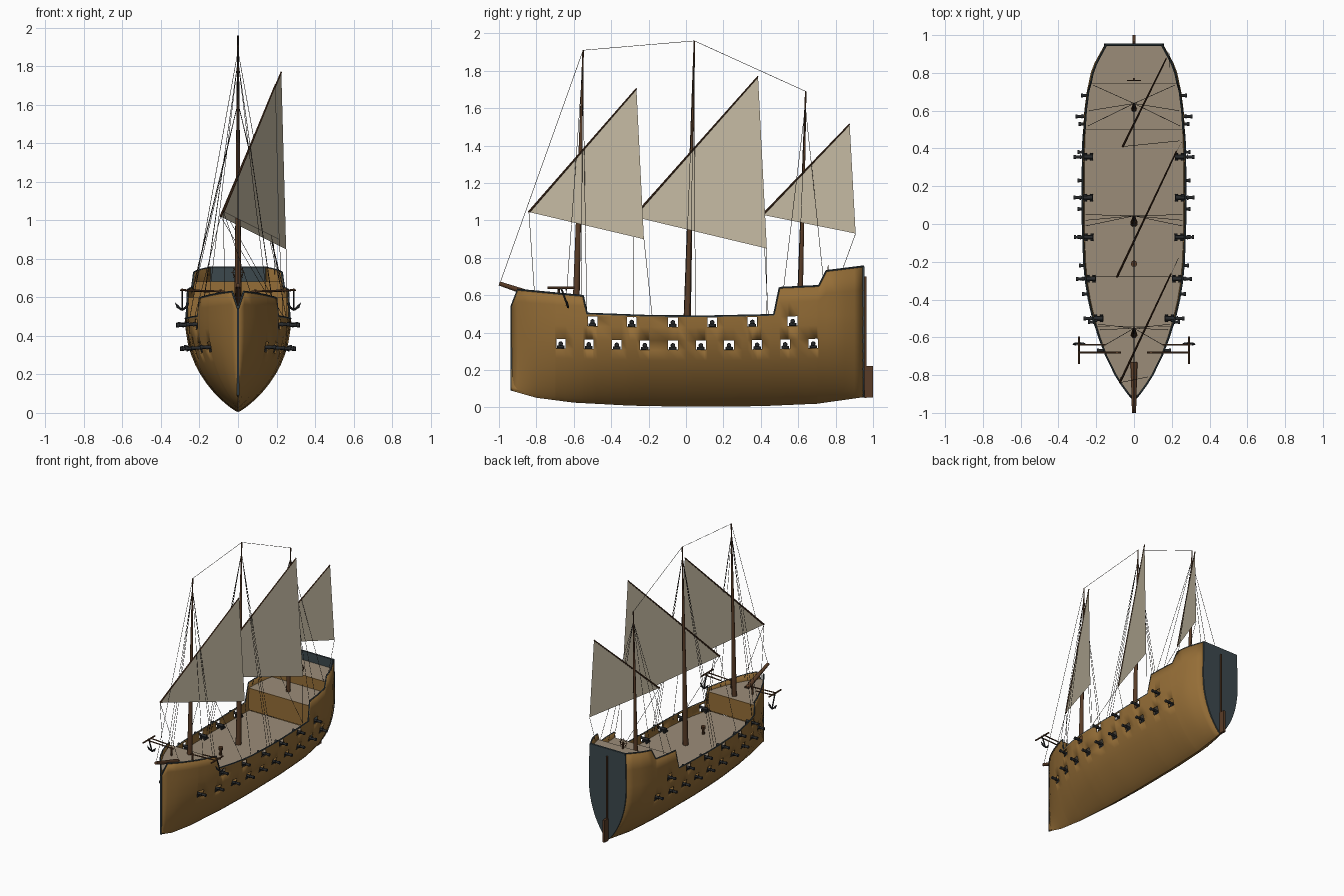
import bpy, bmesh, math
from mathutils import Vector, Matrix

if "Cube" in bpy.data.objects:
    bpy.data.objects.remove(bpy.data.objects["Cube"])


def mat(name, col):
    m = bpy.data.materials.new(name)
    m.diffuse_color = (*col, 1)
    m.use_nodes = True
    m.node_tree.nodes["Principled BSDF"].inputs["Base Color"].default_value = m.diffuse_color
    return m


WOOD = mat("hull_wood", (0.30, 0.155, 0.038))
DECK = mat("deck_planks", (0.33, 0.265, 0.19))
SAIL = mat("sailcloth", (0.58, 0.51, 0.38))
SPAR = mat("dark_wood", (0.10, 0.045, 0.02))
SLATE = mat("slate_paint", (0.045, 0.065, 0.075))
IRON = mat("iron", (0.02, 0.022, 0.024))
ROPE = mat("rope", (0.035, 0.03, 0.025))

# Hull lines: (y, value) tables
BEAM = [(-.935, .003), (-.9, .033), (-.85, .07), (-.8, .102), (-.7, .152), (-.6, .19), (-.5, .22),
        (-.4, .243), (-.3, .259), (-.2, .268), (0, .275), (.3, .275), (.45, .272), (.6, .263),
        (.7, .25), (.8, .229), (.85, .21), (.9, .183), (.95, .155)]
KEEL = [(-.935, .09), (-.8, .052), (-.6, .026), (-.3, .01), (0, .004), (.4, .007), (.7, .02), (.95, .055)]
RAIL = [(-.935, .54), (-.9, .63), (-.55, .597), (-.53, .502), (-.2, .49), (.1, .487), (.47, .495),
        (.5, .64), (.71, .65), (.75, .73), (.95, .755)]
UPPER = [-.5, -.29, -.07, .14, .355, .57]
LOWER = [-.67 + .15 * i for i in range(10)]
PORT = .026


def look(table, y):
    for (a, va), (b, vb) in zip(table, table[1:]):
        if y <= b:
            return va + (vb - va) * max(0, (y - a) / (b - a))
    return table[-1][1]


def half_width(y, z):
    k = look(KEEL, y)
    t = min(1, max(0, (z - k) / (.5 - k)))
    return look(BEAM, y) * (1 - (1 - t) ** 2.2) ** .85 * (1 - .15 * max(0, z - .5))


def port_z(y, row):
    return (.332 if row == 0 else .455) + .02 * y * y


def finish(name, bm, material, smooth=None):
    me = bpy.data.meshes.new(name)
    bm.to_mesh(me)
    bm.free()
    me.materials.append(material)
    ob = bpy.data.objects.new(name, me)
    bpy.context.collection.objects.link(ob)
    if smooth:
        bpy.ops.object.select_all(action='DESELECT')
        bpy.context.view_layer.objects.active = ob
        ob.select_set(True)
        bpy.ops.object.shade_smooth_by_angle(angle=math.radians(smooth))
    return ob


def rod(bm, a, b, r1, r2=None, n=10):
    a, b = Vector(a), Vector(b)
    d = b - a
    m = Matrix.Translation((a + b) / 2) @ d.to_track_quat('Z', 'Y').to_matrix().to_4x4()
    bmesh.ops.create_cone(bm, cap_ends=True, segments=n, radius1=r1,
                          radius2=r1 if r2 is None else r2, depth=d.length, matrix=m)


def box(bm, c, s):
    bmesh.ops.create_cube(bm, size=1, matrix=Matrix.Translation(c) @ Matrix.Diagonal((*s, 1)))


def lines(name, paths, r, material):
    bm = bmesh.new()
    for p in paths:
        for a, b in zip(p, p[1:]):
            rod(bm, a, b, r, n=5)
    return finish(name, bm, material)


# Hull shell, with a grid that has lines on every port edge
ys = {round(y, 3) for t in (BEAM, KEEL, RAIL) for y, _ in t}
ys |= {round(y + s * PORT, 3) for y in UPPER + LOWER for s in (-1, 1)}
ys = sorted(ys)


def levels(y):
    k, lo, up = look(KEEL, y), port_z(y, 0), port_z(y, 1)
    first = lo - PORT
    top = look(RAIL, y)
    zs = [k + (first - k) * (i / 9) ** 1.7 for i in range(10)]
    zs += [lo + PORT, up - PORT, up + PORT]
    return zs + [zs[-1] + (top - zs[-1]) * i / 2 for i in (1, 2)]


bm = bmesh.new()
rings = []
for y in ys:
    zs = levels(y)
    right = [bm.verts.new((half_width(y, z), y, z)) for z in reversed(zs)]
    left = [bm.verts.new((-half_width(y, z), y, z)) for z in zs[1:]]
    rings.append(right + left)
last = len(rings[0]) - 1
for j in range(len(ys) - 1):
    mid = (ys[j] + ys[j + 1]) / 2
    for i in range(last):
        lev = min(i, last - 1 - i)      # strip index counted from the rail
        row = {2: UPPER, 4: LOWER}.get(lev, [])
        if any(abs(mid - p) < PORT for p in row):
            continue
        bm.faces.new((rings[j][i], rings[j][i + 1], rings[j + 1][i + 1], rings[j + 1][i]))
hull = finish("hull", bm, WOOD, 35)
sol = hull.modifiers.new("planking", 'SOLIDIFY')
sol.thickness, sol.offset = .008, -1


# Cross plates: transom and deck bulkheads
def plate(name, y, z0, z1, material, thick=.01, inset=0.0):
    bm = bmesh.new()
    zs = [z0 + (z1 - z0) * (i / 14) ** 1.5 for i in range(15)]
    loop = [(max(.001, half_width(y, z) - inset), z) for z in zs]
    loop += [(-x, z) for x, z in reversed(loop)]
    f = bm.faces.new([bm.verts.new((x, y, z)) for x, z in loop])
    ext = bmesh.ops.extrude_face_region(bm, geom=[f])
    bmesh.ops.translate(bm, vec=(0, thick, 0), verts=[v for v in ext['geom'] if isinstance(v, bmesh.types.BMVert)])
    bmesh.ops.recalc_face_normals(bm, faces=bm.faces)
    finish(name, bm, material)


plate("transom", .945, look(KEEL, .945), .755, SLATE)
plate("fore_bulkhead", -.55, .43, .573, WOOD, inset=.004)
plate("quarter_bulkhead", .5, .43, .598, WOOD, inset=.004)
plate("poop_bulkhead", .74, .598, .683, WOOD, inset=.004)

# Decks
for name, y0, y1, z in (("main_deck", -.545, .505, .425), ("fore_deck", -.915, -.54, .575),
                        ("quarter_deck", .5, .745, .6), ("poop_deck", .74, .948, .685)):
    bm = bmesh.new()
    pairs = []
    for y in [y0] + [y for y in ys if y0 < y < y1] + [y1]:
        w = max(.002, half_width(y, z) - .004)
        pairs.append([bm.verts.new((s * w, y, z)) for s in (-1, 1)])
    for a, b in zip(pairs, pairs[1:]):
        bm.faces.new((a[0], a[1], b[1], b[0]))
    finish(name, bm, DECK)

# Rail trim and stem
lines("rail_trim", [[(s * (half_width(y, look(RAIL, y)) - .003), y, look(RAIL, y)) for y in ys] for s in (-1, 1)]
      + [[(-.15, .948, .755), (.15, .948, .755)]], .005, SLATE)
bm = bmesh.new()
box(bm, (0, -.934, .315), (.01, .01, .45))
finish("stem", bm, SLATE)

# Rudder and its post
bm = bmesh.new()
box(bm, (0, .978, .138), (.018, .044, .17))
box(bm, (0, .96, .375), (.012, .012, .65))
finish("rudder", bm, SPAR)

# Masts and bowsprit
MASTS = {"fore": ((0, -.587, .57), (0, -.55, 1.91), .018),
         "main": ((0, .005, .42), (0, .045, 1.96), .02),
         "mizzen": ((0, .61, .6), (0, .64, 1.69), .015)}
for name, (a, b, r) in MASTS.items():
    bm = bmesh.new()
    rod(bm, a, b, r, .004, 12)
    finish(name + "_mast", bm, SPAR, 40)
bm = bmesh.new()
rod(bm, (0, -.735, .575), (0, -.998, .663), .018, .011, 12)
finish("bowsprit", bm, SPAR, 40)

# Lateen sails on slanted yards: tack, peak, clew
SAILS = {"fore": ((-.075, -.84, 1.045), (.195, -.265, 1.705), (.215, -.225, .9)),
         "main": ((-.09, -.28, 1.02), (.225, .385, 1.77), (.25, .432, .85)),
         "mizzen": ((-.06, .41, 1.03), (.17, .875, 1.515), (.185, .907, .93))}
for name, (tack, peak, clew) in SAILS.items():
    bm = bmesh.new()
    bm.faces.new([bm.verts.new(p) for p in (tack, clew, peak)])
    finish(name + "_sail", bm, SAIL)
    bm = bmesh.new()
    rod(bm, tack, peak, .006, .004, 8)
    finish(name + "_yard", bm, SPAR, 40)

# Stays, shrouds and sheets
top = {k: v[1] for k, v in MASTS.items()}
ropes = [[(0, -.995, .663), top["fore"], top["main"], top["mizzen"]]]
FEET = {"fore": (-.64, -.56, -.53), "main": (-.01, .02, .05), "mizzen": (.52, .6, .735)}
for name, feet in FEET.items():
    head = Vector(top[name]) - Vector((0, .002, .08))
    for y in feet:
        z = look(RAIL, y)
        ropes += [[head, (s * (half_width(y, z) - .02), y, z - .02)] for s in (-1, 1)]
tack = {k: v[0] for k, v in SAILS.items()}
clew = {k: v[2] for k, v in SAILS.items()}
ropes += [[tack["fore"], (s * .07, -.81, .61)] for s in (-1, 1)]
ropes += [[clew["fore"], (.235, -.18, .48)], [clew["main"], (.25, .43, .49)],
          [clew["mizzen"], (.19, .83, .72)], [tack["main"], (-.23, -.28, .48)],
          [tack["main"], (.23, -.28, .48)], [tack["mizzen"], (.24, .44, .49)]]
lines("rigging", ropes, .0014, ROPE)

# Cannons behind every port
barrels, carriages = bmesh.new(), bmesh.new()
for row, spots in enumerate((LOWER, UPPER)):
    for y in spots:
        z = port_z(y, row)
        w = half_width(y, z)
        for s in (-1, 1):
            rod(barrels, (s * (w - .055), y, z), (s * (w + .035), y, z), .011, .008)
            rod(barrels, (s * (w + .035), y, z), (s * (w + .047), y, z), .011)
            rod(barrels, (s * (w + .008), y, z), (s * (w + .014), y, z), .0125)
            box(carriages, (s * (w - .032), y, z - .012), (.05, .026, .012))
            for dx in (-.048, -.016):
                rod(carriages, (s * (w + dx), y - .02, z - .018), (s * (w + dx), y + .02, z - .018), .008, n=8)
finish("cannon_barrels", barrels, IRON, 40)
finish("cannon_carriages", carriages, IRON)

# Catheads and anchors
beams, arms = bmesh.new(), bmesh.new()
for s in (-1, 1):
    rod(beams, (s * .07, -.68, .63), (s * .295, -.68, .638), .005, n=6)
    rod(beams, (s * .15, -.64, .63), (s * .3, -.64, .638), .005, n=6)
    rod(beams, (s * .29, -.74, .64), (s * .29, -.595, .64), .006, n=6)
    rod(beams, (s * .09, -.68, .57), (s * .09, -.68, .64), .007, n=6)
    rod(arms, (s * .29, -.67, .645), (s * .29, -.63, .535), .005, n=6)
    for d in (-1, 1):
        rod(arms, (s * .29, -.63, .535), (s * .29 + d * .026, -.635, .552), .006, n=6)
        rod(arms, (s * .29 + d * .02, -.635, .548), (s * .29 + d * .036, -.637, .572), .009, .001, 6)
finish("catheads", beams, SPAR)
finish("anchors", arms, IRON)

# Capstan on the main deck
bm = bmesh.new()
rod(bm, (0, -.21, .425), (0, -.21, .465), .011, .01, 10)
rod(bm, (0, -.21, .465), (0, -.21, .485), .017, n=10)
finish("capstan", bm, SPAR)

# Steering wheel
bm = bmesh.new()
c = Vector((0, .76, .727))
rim = [c + Vector((math.cos(i * math.tau / 16), 0, math.sin(i * math.tau / 16))) * .026 for i in range(17)]
for a, b in zip(rim, rim[1:]):
    rod(bm, a, b, .0025, n=5)
for i in range(4):
    d = Vector((math.cos(i * math.pi / 4), 0, math.sin(i * math.pi / 4))) * .036
    rod(bm, c - d, c + d, .0018, n=5)
box(bm, (0, .768, .706), (.01, .01, .042))
finish("steering_wheel", bm, SPAR)
